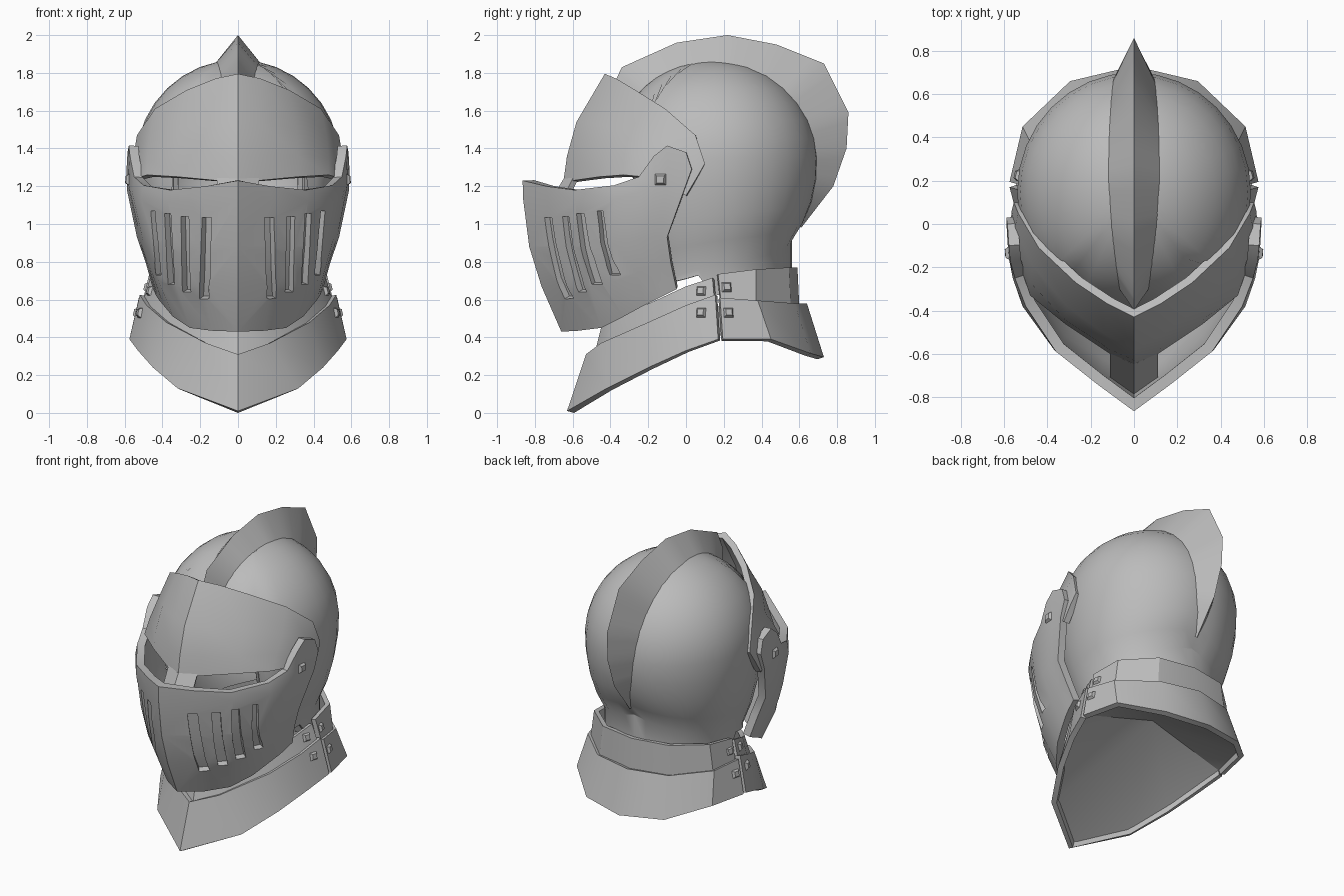
import bpy, bmesh, math
from mathutils import Matrix, Vector
from mathutils.bvhtree import BVHTree

if "Cube" in bpy.data.objects:
    bpy.data.objects.remove(bpy.data.objects["Cube"], do_unlink=True)

steel = bpy.data.materials.new("steel_grey")
steel.use_nodes = True
steel.diffuse_color = (0.5, 0.5, 0.5, 1)
steel.node_tree.nodes["Principled BSDF"].inputs["Base Color"].default_value = (0.5, 0.5, 0.5, 1)


def make_object(name, bm):
    mesh = bpy.data.meshes.new(name)
    bm.to_mesh(mesh)
    bm.free()
    mesh.materials.append(steel)
    obj = bpy.data.objects.new(name, mesh)
    bpy.context.collection.objects.link(obj)
    return obj


def apply_modifier(obj, modifier):
    bpy.context.view_layer.objects.active = obj
    bpy.ops.object.modifier_apply(modifier=modifier.name)


def shade(obj, angle=32):
    bpy.ops.object.select_all(action="DESELECT")
    obj.select_set(True)
    bpy.context.view_layer.objects.active = obj
    bpy.ops.object.shade_smooth_by_angle(angle=math.radians(angle))


def grid(name, rows, thickness=0.0):
    """Skin rows of points with quads, then thicken them inward."""
    bm = bmesh.new()
    verts = [[bm.verts.new(p) for p in row] for row in rows]
    for upper, lower in zip(verts, verts[1:]):
        for i in range(len(upper) - 1):
            bm.faces.new((upper[i], lower[i], lower[i + 1], upper[i + 1]))
    bmesh.ops.remove_doubles(bm, verts=bm.verts, dist=0.0005)
    obj = make_object(name, bm)
    if thickness:
        solid = obj.modifiers.new("thickness", "SOLIDIFY")
        solid.thickness = thickness
        solid.offset = -1
        solid.use_even_offset = True
        apply_modifier(obj, solid)
    return obj


def plate(name, half_rows, thickness=0.0, back=False):
    """Symmetric plate from rows that run from the centre line outward."""
    rows = []
    for half in half_rows:
        row = [(-x, y, z) for x, y, z in reversed(half[1:])] + list(half)
        rows.append(row[::-1] if back else row)
    return grid(name, rows, thickness)


def surface(obj):
    return BVHTree.FromObject(obj, bpy.context.evaluated_depsgraph_get())


# Skull: rounded bowl, open at the face, with a short neck band
CENTRE = Vector((0, 0.15, 1.33))
RIM = [(0, 0.92), (45, 0.84), (90, 0.78), (120, 0.72), (136, 0.71)]


def rim_height(angle):
    for (a, za), (b, zb) in zip(RIM, RIM[1:]):
        if angle <= b:
            return za + (zb - za) * (angle - a) / (b - a)
    return None


def skull_column(angle, steps=12):
    a = abs(angle)
    rim = rim_height(a)
    end = math.radians(131.8 if rim else 85)
    across = math.sin(math.radians(a)) ** (0.75 if a > 90 else 1)
    across = math.copysign(across, angle)
    along = math.cos(math.radians(a))
    column = []
    for i in range(steps + 1):
        t = end * i / steps
        low = t > math.pi / 2
        spread = math.sin(t) ** (1 - 0.25 * across ** 2 if low else 1)
        height = (CENTRE.z - rim) / 0.667 if low else 0.54
        column.append(CENTRE + Vector((0.54 * across * spread, 0.55 * along * spread,
                                       height * math.cos(t))))
    column.append(column[-1] - Vector((0, 0, 0.16 if a < 100 else 0.03)))
    return column


columns = [skull_column(-180 + 360 * i / 32) for i in range(33)]
skull = grid("skull", list(zip(*columns))[::-1], 0.02)
skull_tree = surface(skull)
shade(skull)

# Crest: tall ridge whose flanks run down into the skull; (y, z, half width)
RIDGE = [(-0.40, 1.70, 0.07), (-0.34, 1.83, 0.08), (-0.05, 1.96, 0.11), (0.22, 2.0, 0.125),
         (0.48, 1.95, 0.12), (0.73, 1.85, 0.11), (0.86, 1.59, 0.10), (0.85, 1.40, 0.09),
         (0.78, 1.20, 0.07), (0.61, 0.98, 0.015)]
crest_rows = []
for one, two in zip(RIDGE, RIDGE[1:]):
    for step in range(5):
        y, z, width = Vector(one).lerp(Vector(two), step / 4)
        ridge = Vector((0, y, z))
        inward = (CENTRE - ridge).normalized()
        start = ridge - inward * 0.2 + Vector((width, 0, 0))
        base = skull_tree.ray_cast(start, inward)[0] + inward * 0.006
        crest_rows.append([(-width, base.y, base.z), ridge, (width, base.y, base.z)])
shade(grid("crest", crest_rows[::-1]), 40)

# Brow plate: upper visor that wraps round to the pivots
brow = plate("brow_plate", [
    [(0, -.43, 1.795), (.12, -.37, 1.77), (.27, -.27, 1.71), (.44, -.11, 1.61), (.535, .05, 1.47), (.555, .1, 1.32)],
    [(0, -.58, 1.54), (.12, -.52, 1.54), (.31, -.38, 1.51), (.47, -.19, 1.46), (.55, -.02, 1.38), (.565, .06, 1.25)],
    [(0, -.63, 1.36), (.12, -.575, 1.36), (.32, -.44, 1.36), (.48, -.27, 1.35), (.55, -.08, 1.31), (.568, .03, 1.2)],
    [(0, -.65, 1.22), (.11, -.6, 1.23), (.32, -.46, 1.25), (.48, -.33, 1.26), (.55, -.12, 1.24), (.57, 0, 1.15)],
], 0.04)
shade(brow)

# Nose guard: strip that drops steeply from the brow to behind the face plate
shade(plate("nose_guard", [
    [(0, -.648, 1.24), (.11, -.597, 1.245)],
    [(0, -.82, .95), (.11, -.75, .95)],
], 0.03))

# Face plate: pointed lower visor with raised ears at the pivots
face = plate("face_plate", [
    [(0, -.865, 1.23), (.17, -.74, 1.2), (.36, -.59, 1.18), (.5, -.38, 1.205),
     (.55, -.25, 1.25), (.572, -.17, 1.36), (.578, -.1, 1.415), (.585, 0, 1.38), (.59, .03, 1.29)],
    [(0, -.862, 1.13), (.18, -.73, 1.12), (.37, -.58, 1.12), (.515, -.38, 1.13),
     (.56, -.25, 1.17), (.578, -.16, 1.2), (.583, -.1, 1.21), (.587, -.04, 1.2), (.588, -.01, 1.18)],
    [(0, -.83, .88), (.175, -.705, .88), (.35, -.555, .88), (.465, -.39, .9),
     (.505, -.28, .92), (.518, -.21, .93), (.525, -.17, .93), (.53, -.13, .93), (.535, -.1, .93)],
    [(0, -.765, .67), (.175, -.66, .67), (.325, -.51, .67), (.42, -.37, .7),
     (.455, -.26, .74), (.472, -.19, .77), (.478, -.15, .78), (.483, -.11, .79), (.487, -.08, .79)],
    [(0, -.66, .43), (.14, -.57, .435), (.255, -.45, .45), (.345, -.33, .51),
     (.395, -.22, .57), (.42, -.16, .6), (.433, -.12, .62), (.442, -.08, .64), (.45, -.05, .655)],
], 0.05)

# Breathing slots: four upright recesses cut in each cheek; (x, z) at each end
face_tree = surface(face)
SLOTS = [(.165, 1.035, .178, .605), (.28, 1.04, .27, .64), (.372, 1.055, .352, .68), (.45, 1.07, .42, .73)]


def front_hit(x, z):
    return face_tree.ray_cast(Vector((x, -2, z)), Vector((0, 1, 0)))[:2]


bm = bmesh.new()
for x_top, z_top, x_low, z_low in SLOTS:
    for side in (-1, 1):
        sections = []
        for i in range(5):
            x = x_top + (x_low - x_top) * i / 4
            z = z_top + (z_low - z_top) * i / 4
            half = 0.027 - 0.016 * x * x / 0.2
            hits = [front_hit(x + d, z) for d in (-half, half)]
            facing = (hits[0][1] + hits[1][1]).normalized()
            corners = [hits[0][0] + facing * 0.03, hits[1][0] + facing * 0.03,
                       hits[1][0] - facing * 0.035, hits[0][0] - facing * 0.035]
            sections.append([bm.verts.new((side * p.x, p.y, p.z)) for p in corners])
        for one, two in zip(sections, sections[1:]):
            for k in range(4):
                bm.faces.new((one[k], one[k - 1], two[k - 1], two[k]))
        bm.faces.new(sections[0])
        bm.faces.new(sections[-1][::-1])
bmesh.ops.recalc_face_normals(bm, faces=bm.faces)
cutter = make_object("slot_cutter", bm)
cutter.hide_render = True
cut = face.modifiers.new("slots", "BOOLEAN")
cut.operation, cut.solver, cut.object = "DIFFERENCE", "EXACT", cutter
apply_modifier(face, cut)
bpy.data.objects.remove(cutter, do_unlink=True)
shade(face)

# Neck guard: an upright upper lame and a flared lower lame, front and back
FRONT_HEM = [(0, -.63, .01), (.32, -.42, .13), (.45, -.2, .24), (.53, 0, .33), (.575, .17, .39)]
BACK_HEM = [(0, .73, .295), (.295, .66, .315), (.515, .45, .39), (.575, .195, .39)]
front_upper = plate("neck_front_upper", [
    [(0, -.45, .45), (.16, -.38, .5), (.34, -.15, .6), (.43, 0, .67), (.465, .14, .715)],
    [(0, -.49, .29), (.17, -.42, .35), (.37, -.18, .45), (.465, 0, .55), (.5, .15, .6)],
], 0.03)
front_lower = plate("neck_front_lower", [
    [(0, -.53, .31), (.17, -.45, .37), (.38, -.2, .48), (.485, 0, .57), (.52, .155, .625)],
    FRONT_HEM,
], 0.035)
back_upper = plate("neck_back_upper", [
    [(0, .59, .77), (.25, .545, .77), (.44, .37, .76), (.47, .17, .735)],
    [(0, .6, .56), (.27, .555, .565), (.465, .37, .58), (.505, .185, .59)],
], 0.03, back=True)
back_lower = plate("neck_back_lower", [
    [(0, .64, .58), (.27, .575, .58), (.48, .38, .595), (.525, .18, .61)],
    BACK_HEM,
], 0.035, back=True)
for lame in (front_upper, front_lower, back_upper, back_lower):
    shade(lame)


# Neck lining: shallow tent that closes the neck just inside the hems
for name, hem, is_back in (("front_lining", FRONT_HEM, False), ("back_lining", BACK_HEM, True)):
    inner = [(x * 0.95, 0.17 + (y - 0.17) * 0.95, z + 0.02) for x, y, z in hem]
    inner[-1] = (0.545, 0.18, 0.41)
    peak = [(0, 0.18, 0.57)] * len(hem)
    shade(plate(name, [inner, peak], back=is_back))


# Rivets: square studs seated on the plates, mirrored left and right
def rivets(name, target, y, z, size):
    point, normal = surface(target).ray_cast(Vector((2, y, z)), Vector((-1, 0, 0)))[:2]
    for label, side in (("left", 1), ("right", -1)):
        bm = bmesh.new()
        bmesh.ops.create_cone(bm, cap_ends=True, segments=4, radius1=size, radius2=size * 0.55,
                              depth=0.024, matrix=Matrix.Rotation(math.pi / 4, 4, "Z"))
        obj = make_object(f"{label}_{name}", bm)
        facing = Vector((side * normal.x, normal.y, normal.z))
        obj.rotation_euler = facing.to_track_quat("Z", "Y").to_euler()
        obj.location = Vector((side * point.x, point.y, point.z)) + facing * 0.004


rivets("pivot_rivet", face, -0.135, 1.235, 0.048)
rivets("front_upper_rivet", front_upper, 0.08, 0.645, 0.042)
rivets("front_lower_rivet", front_lower, 0.08, 0.53, 0.042)
rivets("back_upper_rivet", back_upper, 0.215, 0.665, 0.042)
rivets("back_lower_rivet", back_lower, 0.225, 0.53, 0.042)
